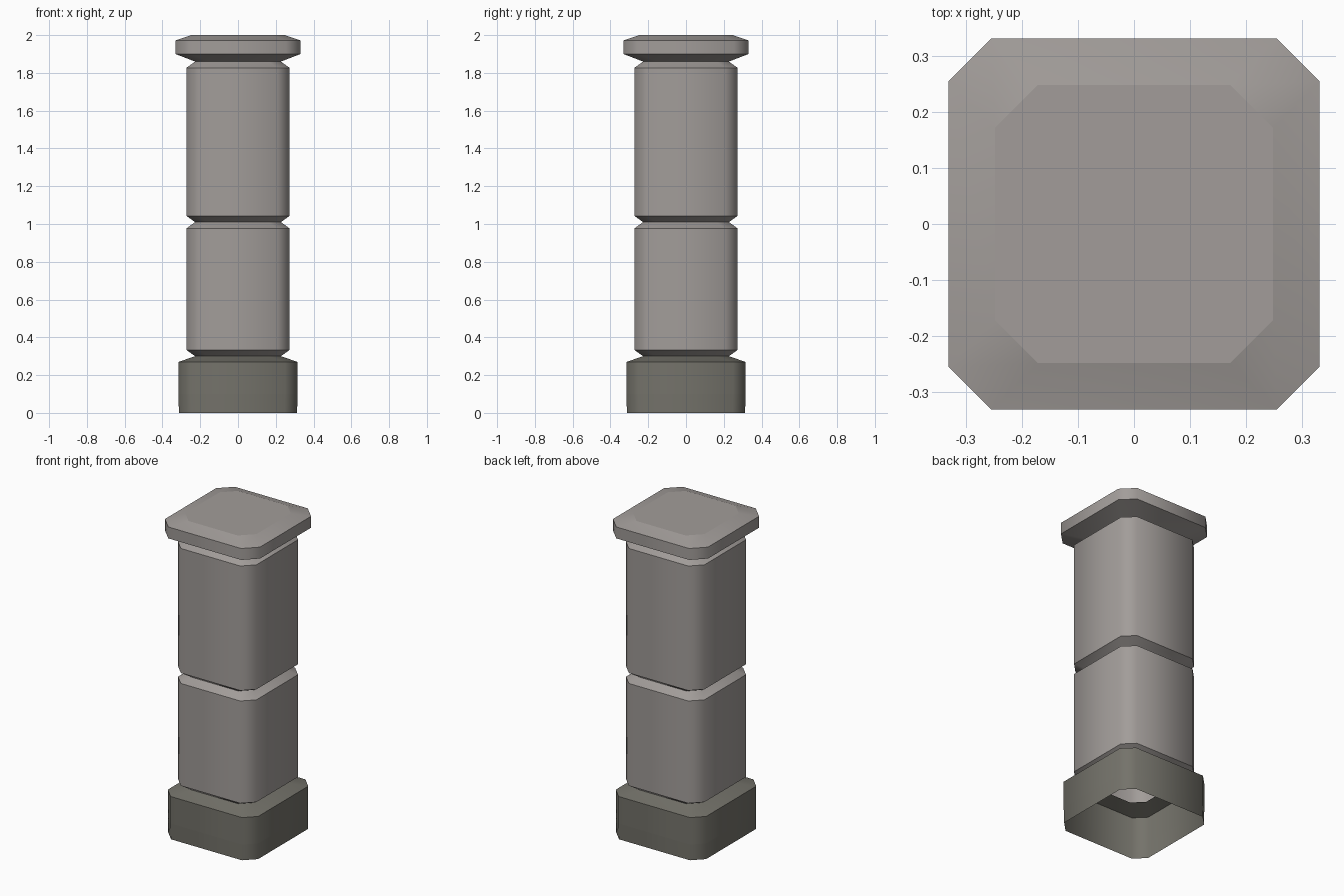
import bpy
import bmesh

if "Cube" in bpy.data.objects:
    bpy.data.objects.remove(bpy.data.objects["Cube"])


def material(name, rgb):
    m = bpy.data.materials.new(name)
    m.diffuse_color = (*rgb, 1.0)
    m.use_nodes = True
    m.node_tree.nodes["Principled BSDF"].inputs["Base Color"].default_value = m.diffuse_color
    return m


stone = material("light stone", (0.36, 0.335, 0.32))
dark_stone = material("dark stone", (0.175, 0.17, 0.145))


def ring(bm, half, cut, z):
    """Square ring with cut corners, counter-clockwise seen from above."""
    a, b = half, half - cut
    pts = [(a, -b), (a, b), (b, a), (-b, a), (-a, b), (-a, -b), (-b, -a), (b, -a)]
    return [bm.verts.new((x, y, z)) for x, y in pts]


def block(name, profile, cut, mat, capped=False):
    """Loft cut-corner rings through (half width, height) points."""
    bm = bmesh.new()
    rings = [ring(bm, h, cut, z) for h, z in profile]
    for lo, hi in zip(rings, rings[1:]):
        for i in range(8):
            j = (i + 1) % 8
            bm.faces.new((lo[i], lo[j], hi[j], hi[i]))
    if capped:
        bm.faces.new(rings[-1])
    # Smooth around the corners, crisp along the horizontal edges
    for f in bm.faces:
        f.smooth = True
    for e in bm.edges:
        e.smooth = abs(e.verts[0].co.z - e.verts[1].co.z) > 1e-5
    mesh = bpy.data.meshes.new(name)
    bm.to_mesh(mesh)
    bm.free()
    mesh.materials.append(mat)
    obj = bpy.data.objects.new(name, mesh)
    bpy.context.collection.objects.link(obj)
    return obj


GROOVE, SHAFT = 0.227, 0.273

# Hollow plinth, open underneath
block("base", [(0.313, 0.0), (0.315, 0.1), (0.315, 0.27), (GROOVE, 0.30)],
      0.066, dark_stone)

# Two shaft blocks with bevelled joints
for name, z0, z1 in (("lower_shaft", 0.30, 1.01), ("upper_shaft", 1.01, 1.86)):
    block(name, [(GROOVE, z0), (SHAFT, z0 + 0.033), (SHAFT, z1 - 0.033), (GROOVE, z1)],
          0.066, stone)

# Capstone
block("cap", [(GROOVE, 1.86), (0.331, 1.90), (0.331, 1.972), (0.248, 2.0)],
      0.077, stone, capped=True)
